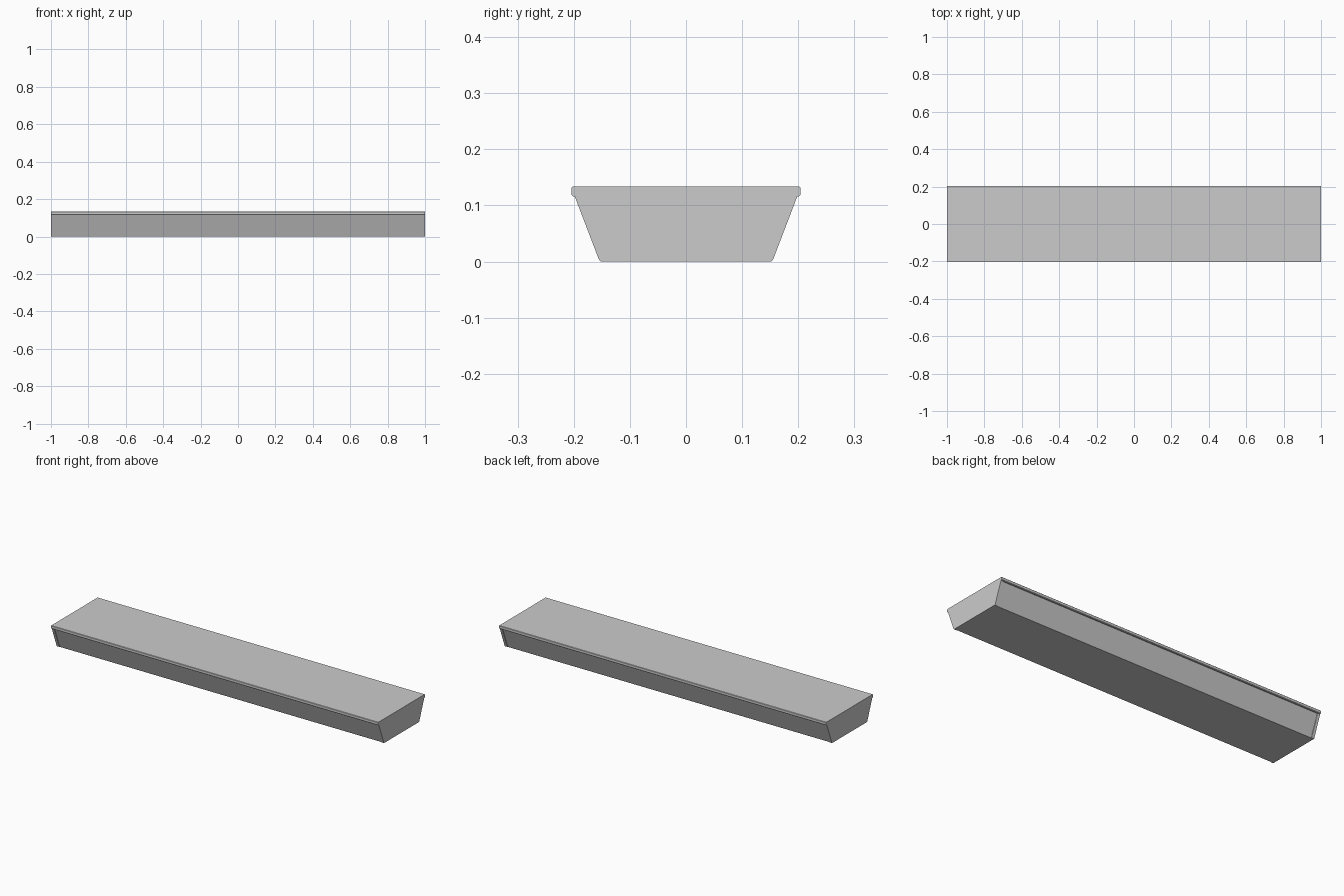
import bpy, bmesh

if "Cube" in bpy.data.objects:
    bpy.data.objects.remove(bpy.data.objects["Cube"])


def extrude_profile(name, half, x0, x1):
    """Extrude a mirrored (y, z) outline along x."""
    outline = half + [(-y, z) for y, z in reversed(half)]
    bm = bmesh.new()
    face = bm.faces.new([bm.verts.new((x0, y, z)) for y, z in outline])
    ext = bmesh.ops.extrude_face_region(bm, geom=[face])
    verts = [g for g in ext["geom"] if isinstance(g, bmesh.types.BMVert)]
    bmesh.ops.translate(bm, verts=verts, vec=(x1 - x0, 0, 0))
    bmesh.ops.recalc_face_normals(bm, faces=bm.faces)
    mesh = bpy.data.meshes.new(name)
    bm.to_mesh(mesh)
    bm.free()
    obj = bpy.data.objects.new(name, mesh)
    bpy.context.collection.objects.link(obj)
    return obj


CAP = 0.016

# Tapered trough, its sides slightly recessed between the end caps
extrude_profile("trough_body",
                [(0.150, 0.0), (0.152, 0.003), (0.196, 0.118)],
                -1 + CAP, 1 - CAP)

# End caps with the full tapered outline
cap = [(0.152, 0.0), (0.155, 0.003), (0.199, 0.118)]
extrude_profile("left_end_cap", cap, -1, -1 + CAP)
extrude_profile("right_end_cap", cap, 1 - CAP, 1)

# Flat top slab with a small overhanging lip and chamfered edges
extrude_profile("top_slab",
                [(0.201, 0.116), (0.204, 0.119), (0.204, 0.132), (0.202, 0.134)],
                -1, 1)
